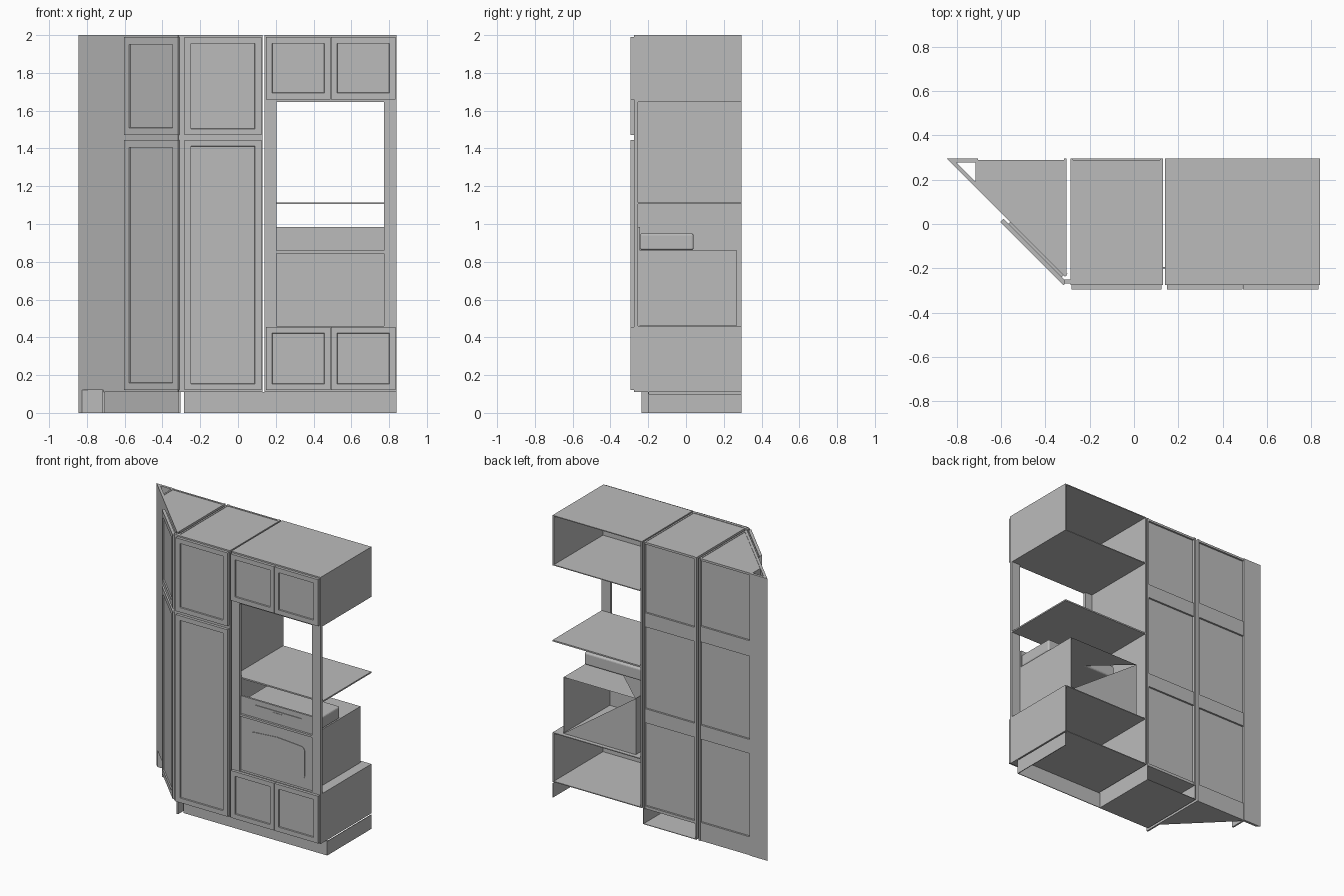
import bpy, bmesh, math
from mathutils import Matrix, Vector

if "Cube" in bpy.data.objects:
    bpy.data.objects.remove(bpy.data.objects["Cube"])

grey = bpy.data.materials.new("cabinet_grey")
grey.diffuse_color = (0.5, 0.5, 0.5, 1)
grey.use_nodes = True
grey.node_tree.nodes["Principled BSDF"].inputs["Base Color"].default_value = grey.diffuse_color


def finish(name, bm, mat=None):
    bmesh.ops.recalc_face_normals(bm, faces=bm.faces)
    me = bpy.data.meshes.new(name)
    bm.to_mesh(me)
    bm.free()
    me.materials.append(grey)
    ob = bpy.data.objects.new(name, me)
    bpy.context.collection.objects.link(ob)
    if mat:
        ob.matrix_world = mat
    return ob


def box_bm(x0, x1, y0, y1, z0, z1):
    bm = bmesh.new()
    bmesh.ops.create_cube(bm, size=1)
    for v in bm.verts:
        v.co = Vector((x1 if v.co.x > 0 else x0, y1 if v.co.y > 0 else y0, z1 if v.co.z > 0 else z0))
    return bm


def box(name, x0, x1, y0, y1, z0, z1, mat=None):
    return finish(name, box_bm(x0, x1, y0, y1, z0, z1), mat)


def door(name, x0, x1, z0, z1, y0=-0.295, mat=None, border=0.047):
    """Slab door with a stepped, recessed centre panel."""
    bm = box_bm(x0, x1, y0, y0 + 0.02, z0, z1)
    bm.normal_update()
    front = min(bm.faces, key=lambda f: f.calc_center_median().y)
    bmesh.ops.inset_region(bm, faces=[front], thickness=border)
    bmesh.ops.inset_region(bm, faces=[front], thickness=0.003, depth=-0.008)
    return finish(name, bm, mat)


def prism(name, pts, z0, z1):
    """Vertical prism over a plan outline."""
    bm = bmesh.new()
    f = bm.faces.new([bm.verts.new((x, y, z0)) for x, y in pts])
    ext = bmesh.ops.extrude_face_region(bm, geom=[f])
    for v in ext["geom"]:
        if isinstance(v, bmesh.types.BMVert):
            v.co.z = z1
    return finish(name, bm)


def sheet(name, pts):
    bm = bmesh.new()
    bm.faces.new([bm.verts.new(p) for p in pts])
    return finish(name, bm)


# Middle tall cabinet
box("tall_cabinet_body", -0.275, 0.12, -0.255, 0.277, 0.11, 1.997)
for x in (-0.287, 0.118):
    box("tall_cabinet_side", x, x + 0.012, -0.255, 0.295, 0.11, 2.0)
box("tall_cabinet_face_frame", -0.287, 0.13, -0.275, -0.255, 0.11, 2.0)
for z0, z1 in ((1.985, 2.0), (1.40, 1.50), (0.72, 0.82), (0.11, 0.13)):
    box("tall_cabinet_back_rail", -0.275, 0.118, 0.277, 0.290, z0, z1)
door("tall_upper_door", -0.283, 0.124, 1.47, 1.99)
door("tall_lower_door", -0.283, 0.124, 0.12, 1.445)
box("tall_cabinet_toe_floor", -0.285, 0.13, -0.20, 0.295, 0.0, 0.004)
for x in (-0.287, 0.125):
    box("tall_cabinet_toe_side", x, x + 0.005, -0.20, 0.295, 0.0, 0.11)
box("filler_strip", -0.315, -0.283, -0.268, -0.25, 0.11, 2.0)

# Oven tower: side wall, face frame, upper and lower boxes open at the back
box("tower_left_wall", 0.14, 0.15, -0.255, 0.295, 0.11, 2.0)
for x0, x1 in ((0.14, 0.205), (0.772, 0.84)):
    box("tower_stile", x0, x1, -0.275, -0.255, 0.11, 2.0)
for z0, z1 in ((0.11, 0.46), (1.645, 2.0)):
    box("tower_box_front", 0.205, 0.772, -0.275, -0.255, z0, z1)
    box("tower_box_right_wall", 0.83, 0.84, -0.255, 0.295, z0, z1)
    for z in (z0, z1 - 0.006):
        box("tower_box_panel", 0.15, 0.83, -0.255, 0.295, z, z + 0.006)
for z0, z1 in ((0.12, 0.455), (1.66, 1.99)):
    for x0 in (0.148, 0.492):
        door("tower_door", x0, x0 + 0.342, z0, z1)
box("tower_shelf", 0.15, 0.84, -0.255, 0.295, 1.105, 1.115)
box("toe_kick_front", -0.285, 0.84, -0.20, -0.195, 0.0, 0.11)
box("toe_kick_right", 0.835, 0.84, -0.20, 0.295, 0.0, 0.10)

# Built-in oven: front panel, partly open casing, control housing
OX0, OX1, OY0, OY1, OZ0, OZ1 = 0.205, 0.772, -0.25, 0.27, 0.462, 0.86
box("oven_front_panel", OX0, OX1, -0.257, -0.243, 0.46, 0.985)
box("oven_right_side", OX1 - 0.004, OX1, OY0, OY1, OZ0, OZ1)
box("oven_left_side", OX0, OX0 + 0.004, OY0, OY1, OZ0, OZ1)
box("oven_floor", OX0, OX1, OY0, OY1, OZ0, OZ0 + 0.004)
sheet("oven_top", [(OX1, OY1, OZ1), (OX0, OY1, OZ1), (OX1, OY0, OZ1)])
sheet("oven_back", [(OX0, OY1, OZ1), (OX0, OY1, OZ0), (OX1, OY1, OZ0)])
housing = box("control_housing", OX0, OX1, -0.243, 0.04, 0.862, 0.95)
bev = housing.modifiers.new("rounded", "BEVEL")
bev.width, bev.segments = 0.012, 3
box("oven_control_panel", 0.315, 0.68, -0.262, -0.257, 0.87, 0.95)
box("oven_display", 0.46, 0.53, -0.265, -0.262, 0.925, 0.938)
box("oven_handle", 0.205, 0.772, -0.272, -0.257, 0.845, 0.860)

# Oven window: rounded plate with a slightly arched top
outline = []
for cx, cz, a0 in ((0.675, 0.725, 0), (0.31, 0.725, 90), (0.31, 0.55, 180), (0.675, 0.55, 270)):
    for i in range(5):
        a = math.radians(a0 + i * 22.5)
        outline.append((cx + 0.03 * math.cos(a), cz + 0.03 * math.sin(a)))
    if a0 == 0:
        outline.append((0.49, 0.768))
bm = bmesh.new()
face = bm.faces.new([bm.verts.new((x, -0.258, z)) for x, z in outline])
ext = bmesh.ops.extrude_face_region(bm, geom=[face])
bmesh.ops.translate(bm, vec=(0, -0.004, 0), verts=[v for v in ext["geom"] if isinstance(v, bmesh.types.BMVert)])
finish("oven_window", bm)

# Diagonal corner cabinet
prism("corner_body", [(-0.713, 0.277), (-0.713, 0.17), (-0.315, -0.228), (-0.315, 0.277)], 0.11, 1.997)
box("corner_right_side", -0.317, -0.305, -0.235, 0.295, 0.0, 2.0)
box("corner_left_side", -0.717, -0.705, 0.17, 0.295, 0.0, 2.0)
for z0, z1 in ((1.985, 2.0), (1.41, 1.52), (0.72, 0.82), (0.0, 0.13)):
    box("corner_back_rail", -0.705, -0.317, 0.277, 0.290, z0, z1)
prism("corner_end_back", [(-0.845, 0.295), (-0.825, 0.277), (-0.717, 0.277), (-0.717, 0.295)], 0.0, 2.0)
prism("corner_front_frame", [(-0.845, 0.295), (-0.312, -0.238), (-0.300, -0.225), (-0.82, 0.295)], 0.12, 2.0)
prism("corner_toe_floor", [(-0.72, 0.29), (-0.31, -0.12), (-0.31, 0.29)], 0.0, 0.004)
prism("corner_toe_kick", [(-0.72, 0.29), (-0.31, -0.12), (-0.31, -0.113), (-0.713, 0.29)], 0.0, 0.12)

# Doors on the diagonal face: local x runs along it, local -y points outward
place = Matrix.Translation((-0.4615, -0.1335, 0)) @ Matrix.Rotation(math.radians(-45), 4, "Z")
for label, z0, z1 in (("corner_upper_door", 1.47, 1.99), ("corner_lower_door", 0.12, 1.445)):
    door(label, -0.202, 0.202, z0, z1, y0=0.0, mat=place, border=0.055)
    box(label + "_spacer", -0.17, 0.17, 0.02, 0.035, z0 + 0.02, z1 - 0.02, place)
